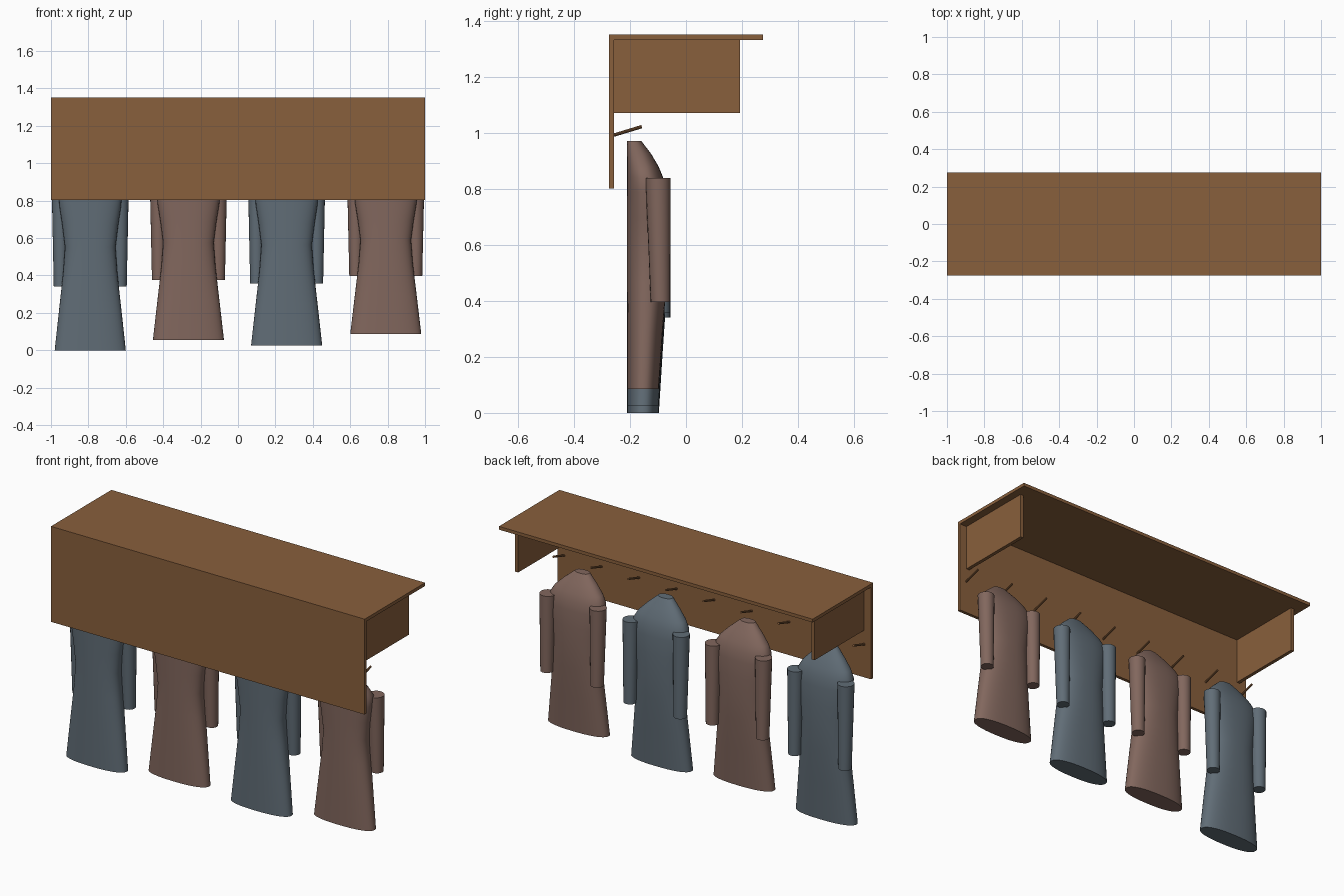
import bpy, bmesh, math
from mathutils import Vector

if "Cube" in bpy.data.objects:
    bpy.data.objects.remove(bpy.data.objects["Cube"])


def material(name, rgb):
    m = bpy.data.materials.new(name)
    m.diffuse_color = (*rgb, 1)
    m.use_nodes = True
    m.node_tree.nodes["Principled BSDF"].inputs["Base Color"].default_value = m.diffuse_color
    return m


WOOD = material("brown wood", (0.25, 0.115, 0.045))
BLUE = material("slate blue cloth", (0.118, 0.152, 0.182))
PINK = material("dusty pink cloth", (0.222, 0.135, 0.11))


def finish(name, bm, mat, smooth=False):
    bmesh.ops.recalc_face_normals(bm, faces=bm.faces)
    me = bpy.data.meshes.new(name)
    bm.to_mesh(me)
    bm.free()
    me.materials.append(mat)
    ob = bpy.data.objects.new(name, me)
    bpy.context.collection.objects.link(ob)
    if smooth:
        bpy.ops.object.select_all(action='DESELECT')
        ob.select_set(True)
        bpy.context.view_layer.objects.active = ob
        bpy.ops.object.shade_smooth_by_angle(angle=math.radians(35))
    return ob


def box(name, lo, hi, mat):
    bm = bmesh.new()
    bmesh.ops.create_cube(bm, size=1)
    for v in bm.verts:
        v.co = [(lo[i] + hi[i]) / 2 + v.co[i] * (hi[i] - lo[i]) for i in range(3)]
    return finish(name, bm, mat)


def loft(name, sections, mat, n=32, power=2.0):
    """Skin of (cx, cy, z, half_x, half_y) horizontal sections, capped."""
    bm = bmesh.new()
    rings = []
    for cx, cy, z, hx, hy in sections:
        ring = []
        for i in range(n):
            a = 2 * math.pi * i / n
            c, s = math.cos(a), math.sin(a)
            x = math.copysign(abs(c) ** (2 / power), c)
            y = math.copysign(abs(s) ** (2 / power), s)
            ring.append(bm.verts.new((cx + hx * x, cy + hy * y, z)))
        rings.append(ring)
    for a, b in zip(rings, rings[1:]):
        for i in range(n):
            j = (i + 1) % n
            bm.faces.new((a[i], a[j], b[j], b[i]))
    bm.faces.new(rings[0])
    bm.faces.new(rings[-1])
    return finish(name, bm, mat, True)


def rod(name, p, q, r, mat):
    p, q = Vector(p), Vector(q)
    bm = bmesh.new()
    bmesh.ops.create_cone(bm, cap_ends=True, segments=10, radius1=r, radius2=r,
                          depth=(q - p).length)
    rot = (q - p).to_track_quat('Z', 'Y')
    for v in bm.verts:
        v.co = rot @ v.co + (p + q) / 2
    return finish(name, bm, mat, True)


# Shelf: top board, back board and two side brackets
box("shelf_top", (-1, -0.275, 1.333), (1, 0.275, 1.352), WOOD)
box("back_board", (-1, -0.275, 0.802), (1, -0.257, 1.333), WOOD)
for side, x in (("left", -0.945), ("right", 0.945)):
    box(f"bracket_{side}", (x - 0.01, -0.257, 1.072), (x + 0.01, 0.193, 1.333), WOOD)

# Row of tilted pegs
for i in range(9):
    x = -0.957 + i * 1.914 / 8
    rod(f"peg_{i + 1}", (x, -0.26, 0.992), (x, -0.158, 1.023), 0.006, WOOD)

# Coats: each is stretched down from the same neck height
NECK, BACK = 0.972, -0.211
# (depth below neck, half width, front y) for a full length coat
BODY = [(0.972, 0.19, -0.097), (0.75, 0.166, -0.083), (0.56, 0.145, -0.070),
        (0.42, 0.135, -0.066), (0.30, 0.150, -0.068), (0.20, 0.165, -0.073),
        (0.143, 0.168, -0.082), (0.10, 0.145, -0.098), (0.05, 0.098, -0.125),
        (0.0, 0.043, -0.160)]
COATS = [(-0.79, 0.0, BLUE), (-0.265, 0.055, PINK),
         (0.26, 0.026, BLUE), (0.79, 0.086, PINK)]
for k, (cx, hem, mat) in enumerate(COATS, 1):
    s = (NECK - hem) / NECK
    loft(f"coat_body_{k}",
         [(cx, (BACK + f) / 2, NECK - d * s, w, (f - BACK) / 2) for d, w, f in BODY],
         mat, 40, 2.4)
    for side, sx in (("left", -1), ("right", 1)):
        loft(f"coat_sleeve_{side}_{k}",
             [(cx + sx * 0.16, -0.091, NECK - 0.632 * s, 0.035, 0.035),
              (cx + sx * 0.16, -0.100, NECK - 0.146 * s, 0.045, 0.045)], mat, 20)
